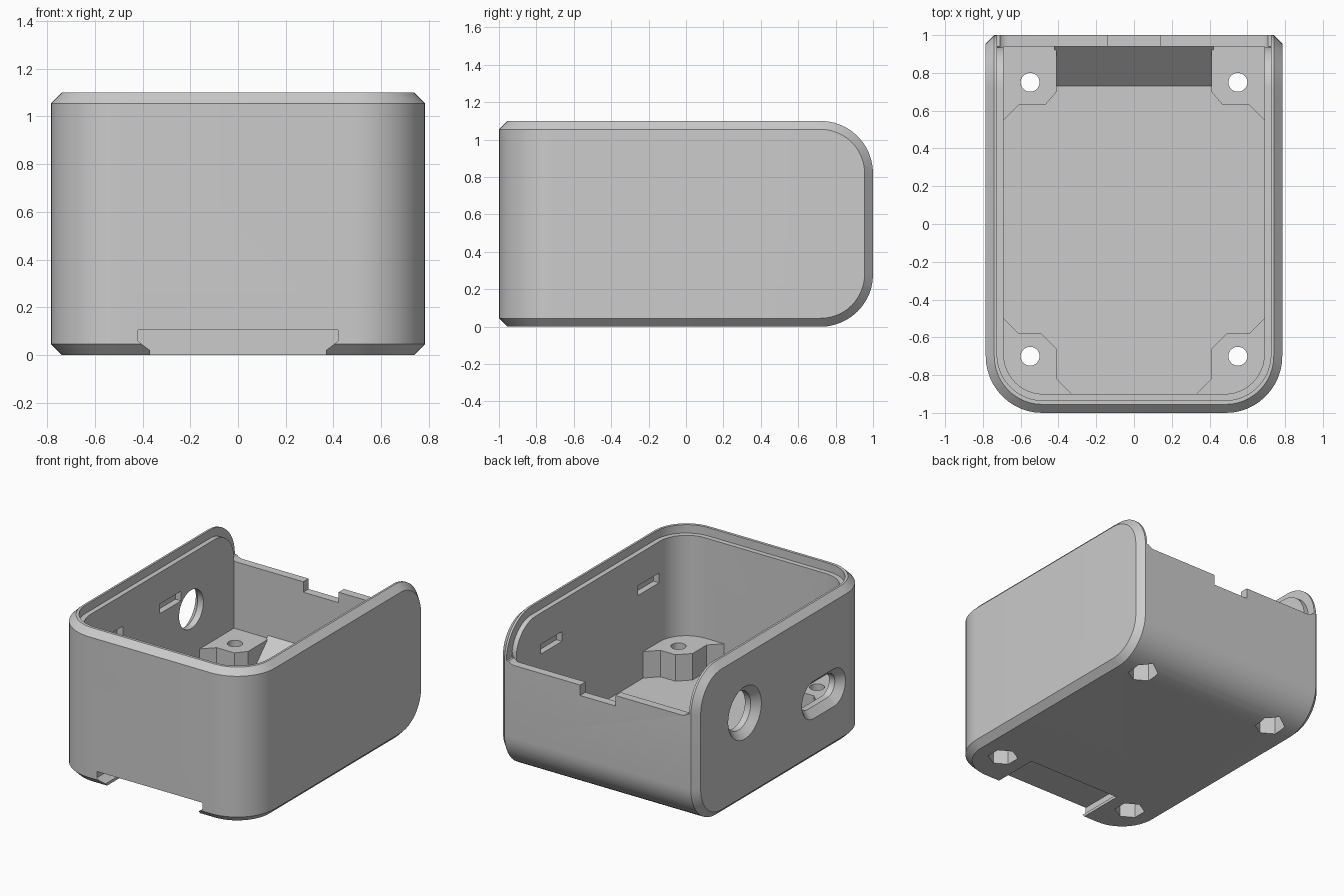
import bpy
import bmesh
from math import pi, sin, cos, radians, copysign

if "Cube" in bpy.data.objects:
    bpy.data.objects.remove(bpy.data.objects["Cube"], do_unlink=True)

GREY = (0.6, 0.6, 0.6, 1.0)
grey = bpy.data.materials.new("plain grey")
grey.use_nodes = True
grey.diffuse_color = GREY
grey.node_tree.nodes["Principled BSDF"].inputs["Base Color"].default_value = GREY


def place(axis, p, t):
    """Lift a 2D point into space, with t along the extrusion axis."""
    a, b = p
    return {"x": (t, a, b), "y": (a, t, b), "z": (a, b, t)}[axis]


def prism(name, axis, ring, t0, t1, ring_end=None, rounds=()):
    """Solid between two rings; rounds holds (edge test, radius, segments)."""
    bm = bmesh.new()
    lo = [bm.verts.new(place(axis, p, t0)) for p in ring]
    hi = [bm.verts.new(place(axis, p, t1)) for p in (ring_end or ring)]
    n = len(ring)
    bm.faces.new(lo)
    bm.faces.new(hi)
    for i in range(n):
        j = (i + 1) % n
        bm.faces.new((lo[i], lo[j], hi[j], hi[i]))
    bmesh.ops.recalc_face_normals(bm, faces=bm.faces)
    for test, radius, segments in rounds:
        bmesh.ops.bevel(bm, geom=[e for e in bm.edges if test(e)], offset=radius,
                        offset_type="OFFSET", segments=segments, profile=0.5,
                        affect="EDGES", clamp_overlap=False)
    bmesh.ops.recalc_face_normals(bm, faces=bm.faces)
    mesh = bpy.data.meshes.new(name)
    bm.to_mesh(mesh)
    bm.free()
    mesh.materials.append(grey)
    obj = bpy.data.objects.new(name, mesh)
    bpy.context.collection.objects.link(obj)
    return obj


def rect(a0, a1, b0, b1):
    return [(a0, b0), (a1, b0), (a1, b1), (a0, b1)]


def stadium(a, b, half, r, n=40):
    """Circle stretched along its first axis by half on each side."""
    angles = [2 * pi * (i + 0.5) / n for i in range(n)]
    return [(a + copysign(half, cos(t)) + r * cos(t), b + r * sin(t)) for t in angles]


def combine(target, tool, operation="DIFFERENCE"):
    mod = target.modifiers.new(tool.name, "BOOLEAN")
    mod.object = tool
    mod.operation = operation
    mod.solver = "EXACT"
    bpy.ops.object.select_all(action="DESELECT")
    bpy.context.view_layer.objects.active = target
    target.select_set(True)
    bpy.ops.object.modifier_apply(modifier=mod.name)
    bpy.data.objects.remove(tool, do_unlink=True)


def along(e, k):
    d = e.verts[0].co - e.verts[1].co
    return abs(d[k]) > 0.99 * d.length


def front_upright(e):
    return along(e, 2) and all(v.co.y < -0.85 for v in e.verts)


def back_crosswise(e):
    return along(e, 0) and all(v.co.y > 0.9 for v in e.verts)


def seam(e):
    return len(e.link_faces) == 2 and e.calc_face_angle() > 0.8


def lower_rail(e):
    return along(e, 1) and all(v.co.z < 0.85 for v in e.verts)


# Outer shell: round front corners, round back edges, chamfered seam
shell = prism("enclosure_shell", "z", rect(-0.785, 0.785, -1, 1), 0, 1.1,
              rounds=[(front_upright, 0.3, 12), (back_crosswise, 0.28, 12),
                      (seam, 0.045, 1)])

# Hollow inside
FLOOR = 0.13
combine(shell, prism("cavity", "z", rect(-0.69, 0.69, -0.9, 0.94), FLOOR, 1.3,
                     rounds=[(front_upright, 0.21, 12)]))

# Ledge for the lid, running over the top and around the back curve
arc = [(0.72 + 0.22 * sin(t), 0.82 + 0.22 * cos(t))
       for t in [pi / 2 * i / 12 for i in range(13)]]
ledge = [(-0.935, 1.3), (-0.935, 1.04)] + arc + [(1.2, 0.82), (1.2, 1.3)]
combine(shell, prism("lid_ledge", "x", ledge, -0.725, 0.725,
                     rounds=[(front_upright, 0.245, 12)]))

# Lowered back wall with a notch
combine(shell, prism("back_opening", "y", rect(-0.725, 0.725, 0.8, 1.3), 0.935, 1.2,
                     rounds=[(lower_rail, 0.06, 6)]))
combine(shell, prism("back_notch", "y", rect(-0.14, 0.14, 0.725, 0.9), 0.9, 1.2))

# Ramp inside the back wall
combine(shell, prism("back_ramp", "x", [(0.725, 0.125), (0.95, 0.125), (0.95, 0.35)],
                     -0.42, 0.42), "UNION")

# Corner posts
back_post = [(0.72, 0.52), (0.61, 0.63), (0.47, 0.63), (0.41, 0.7), (0.41, 0.95), (0.72, 0.95)]
front_post = [(0.72, -0.47), (0.61, -0.58), (0.49, -0.58), (0.41, -0.66), (0.41, -0.82),
              (0.31, -0.92), (0.58, -0.92), (0.72, -0.78)]
for side in (-1, 1):
    for outline, y in ((back_post, 0.75), (front_post, -0.7)):
        ring = [(side * a, b) for a, b in outline]
        combine(shell, prism("post", "z", ring, 0.125, 0.32), "UNION")
        # Screw hole and hexagonal nut pocket
        combine(shell, prism("nut_pocket", "z", stadium(side * 0.55, y, 0, 0.1, 6), -0.1, 0.2))
        combine(shell, prism("screw_hole", "z", stadium(side * 0.55, y, 0, 0.05, 24), -0.1, 0.5))

# Undercut slot beneath the front
half_slot = [(0.37, -0.1), (0.37, 0.02), (0.41, 0.05), (0.42, 0.06), (0.42, 0.105)]
slot = half_slot + [(-a, b) for a, b in reversed(half_slot)]
combine(shell, prism("front_slot", "y", slot, -1.1, -0.62))

# Countersunk openings in the right wall: round and oblong
for y, z, half, r in ((0.455, 0.64, 0, 0.138), (-0.44, 0.435, 0.112, 0.085)):
    combine(shell, prism("side_opening", "x", stadium(y, z, half, r), -0.9, -0.6))
    combine(shell, prism("countersink", "x", stadium(y, z, half, r + 0.06), -0.795, -0.735,
                         ring_end=stadium(y, z, half, r)))

# Latch recesses inside both side walls
for side, y in ((1, -0.56), (1, 0.54), (-1, 0.22), (-1, -0.44)):
    x0, x1 = sorted((side * 0.65, side * 0.735))
    combine(shell, prism("latch_recess", "x", rect(y - 0.12, y + 0.12, 0.745, 0.815), x0, x1))

bpy.ops.object.select_all(action="DESELECT")
shell.select_set(True)
bpy.context.view_layer.objects.active = shell
bpy.ops.object.shade_smooth_by_angle(angle=radians(30))
